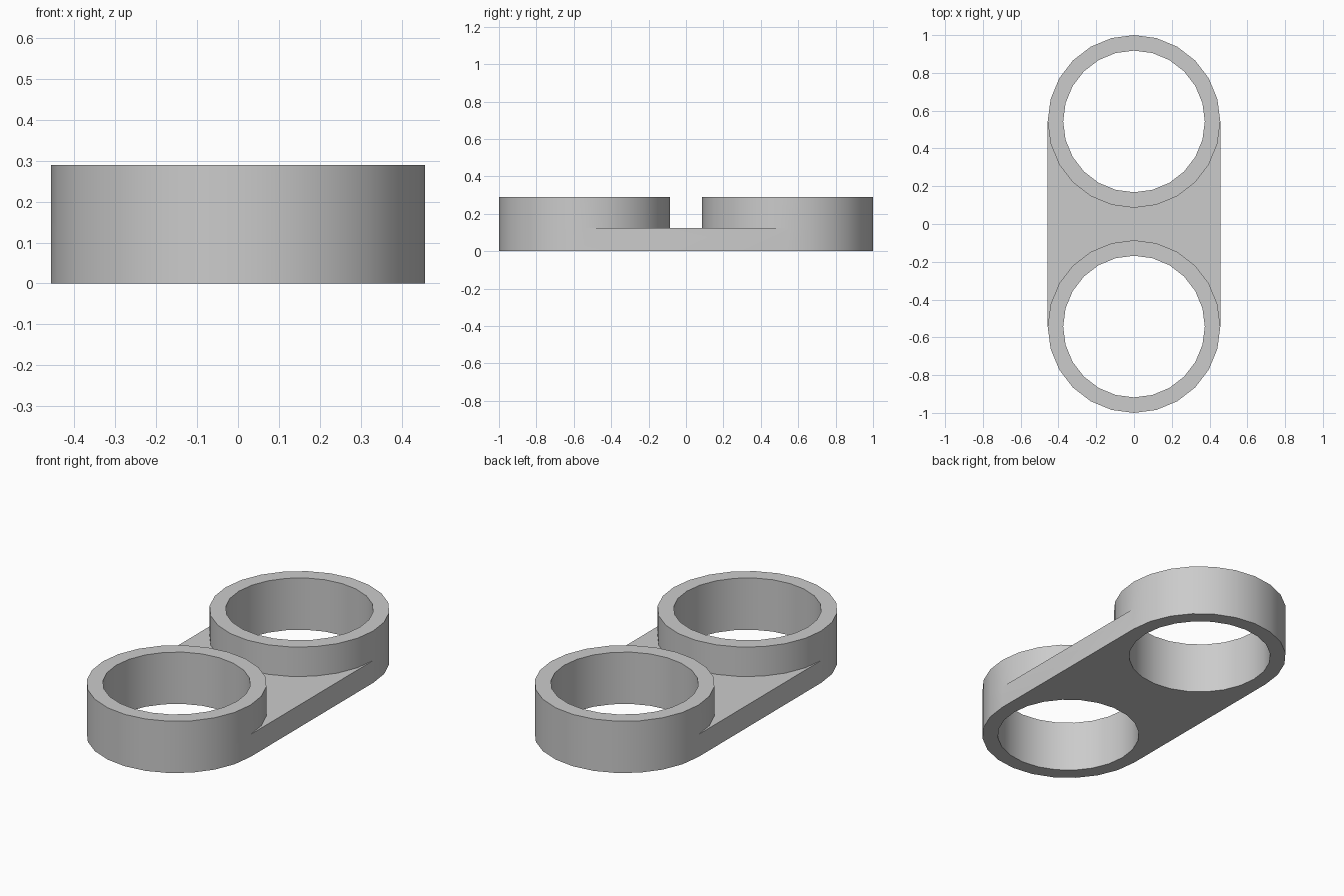
import bpy
import bmesh
from math import sin, cos, radians, tau

SIDES = 24
CENTRE = 0.543      # distance of each ring from the middle
OUTER, INNER = 0.457, 0.375
TOP, PLATE = 0.29, 0.125

cube = bpy.data.objects.get("Cube")
if cube:
    bpy.data.objects.remove(cube, do_unlink=True)

grey = bpy.data.materials.new("light grey")
grey.use_nodes = True
colour = (0.6, 0.6, 0.6, 1)
grey.diffuse_color = colour
grey.node_tree.nodes["Principled BSDF"].inputs["Base Color"].default_value = colour

bm = bmesh.new()


def point(i, radius, z, side):
    a = tau * i / SIDES
    return radius * cos(a), side * (CENTRE + radius * sin(a)), z


def quad(*corners):
    bm.faces.new([bm.verts.new(c) for c in corners])


def strip(i, side, start, end):
    """One ring facet between two (radius, height) pairs."""
    quad(point(i, *start, side), point(i + 1, *start, side),
         point(i + 1, *end, side), point(i, *end, side))


# Two open rings; the facing halves of their outer walls rise from the plate
for side in (-1, 1):
    for i in range(SIDES):
        strip(i, side, (INNER, 0), (INNER, TOP))
        strip(i, side, (INNER, TOP), (OUTER, TOP))
        strip(i, side, (INNER, 0), (OUTER, 0))
        if i < SIDES // 2:
            strip(i, side, (OUTER, 0), (OUTER, PLATE))
        strip(i, side, (OUTER, PLATE), (OUTER, TOP))

# Connecting plate, top and bottom, between the facing halves
for z in (0, PLATE):
    for i in range(SIDES // 2, SIDES):
        quad(point(i, OUTER, z, -1), point(i + 1, OUTER, z, -1),
             point(i + 1, OUTER, z, 1), point(i, OUTER, z, 1))

# Straight sides of the plate
for x in (-OUTER, OUTER):
    quad((x, -CENTRE, 0), (x, CENTRE, 0), (x, CENTRE, PLATE), (x, -CENTRE, PLATE))

bmesh.ops.remove_doubles(bm, verts=bm.verts, dist=0.0005)
bmesh.ops.recalc_face_normals(bm, faces=bm.faces)

mesh = bpy.data.meshes.new("double_ring_bracket")
bm.to_mesh(mesh)
bm.free()
mesh.materials.append(grey)
bracket = bpy.data.objects.new("double_ring_bracket", mesh)
bpy.context.collection.objects.link(bracket)

bpy.ops.object.select_all(action="DESELECT")
bracket.select_set(True)
bpy.context.view_layer.objects.active = bracket
bpy.ops.object.shade_smooth_by_angle(angle=radians(30))
